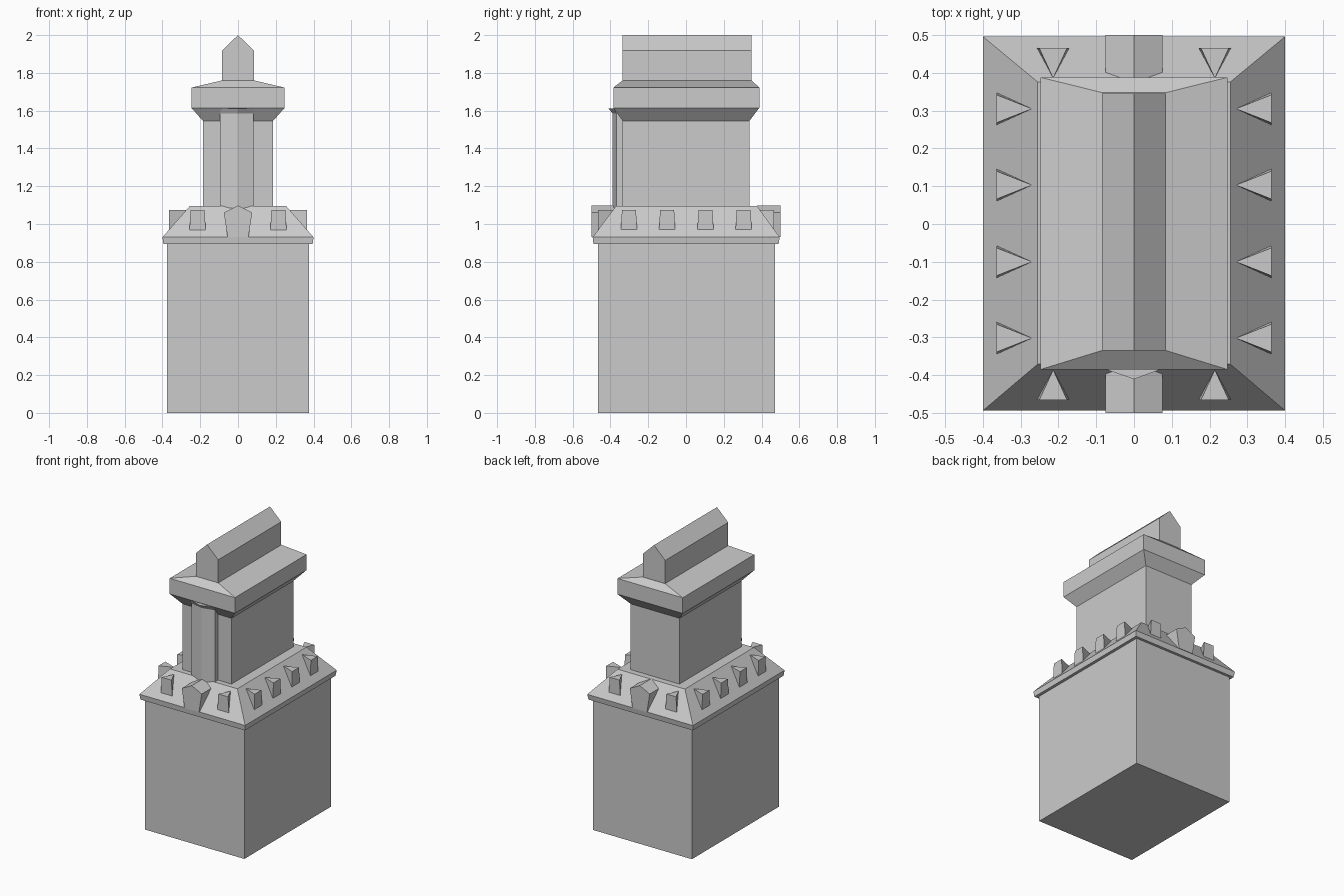
import bpy
import bmesh

if "Cube" in bpy.data.objects:
    bpy.data.objects.remove(bpy.data.objects["Cube"])


def make(name, verts, faces):
    """Create a flat-shaded mesh object with outward normals."""
    me = bpy.data.meshes.new(name)
    me.from_pydata(verts, [], faces)
    bm = bmesh.new()
    bm.from_mesh(me)
    bmesh.ops.recalc_face_normals(bm, faces=bm.faces)
    bm.to_mesh(me)
    bm.free()
    ob = bpy.data.objects.new(name, me)
    bpy.context.collection.objects.link(ob)
    return ob


def loft(name, rings):
    """Skin a stack of equal-length point rings and cap both ends."""
    n = len(rings[0])
    verts = [p for ring in rings for p in ring]
    faces = [tuple(range(n)), tuple(range(len(verts) - n, len(verts)))]
    for r in range(len(rings) - 1):
        for i in range(n):
            j = (i + 1) % n
            faces.append((r * n + i, r * n + j, (r + 1) * n + j, (r + 1) * n + i))
    return make(name, verts, faces)


def rect(x, y0, y1, z):
    return [(-x, y0, z), (x, y0, z), (x, y1, z), (-x, y1, z)]


# Main block
loft("base_block", [rect(0.375, -0.467, 0.472, 0), rect(0.375, -0.467, 0.472, 0.897)])

# Hipped skirt roof with a thin eave
loft("skirt_roof", [rect(0.395, -0.49, 0.49, 0.893),
                    rect(0.40, -0.494, 0.496, 0.93),
                    rect(0.255, -0.371, 0.376, 1.095)])

# Upper tower with flared cornice and sloped shoulders
loft("tower", [rect(0.185, -0.335, 0.335, 1.08),
               rect(0.185, -0.335, 0.335, 1.545),
               rect(0.247, -0.385, 0.388, 1.615),
               rect(0.247, -0.385, 0.388, 1.722),
               rect(0.085, -0.335, 0.348, 1.76)])

# Gabled crest along the top
gable = [(-0.085, 1.755), (0.085, 1.755), (0.085, 1.918), (0, 2.0), (-0.085, 1.918)]
loft("crest", [[(x, y, z) for x, z in gable] for y in (-0.335, 0.346)])

# Shallow bay on the tower front, with a flared lip
bay = [(-0.094, -0.325), (-0.094, -0.368), (-0.005, -0.388), (0.083, -0.368), (0.083, -0.325)]
lip = [(-0.094, -0.325), (-0.094, -0.378), (0, -0.411), (0.083, -0.38), (0.083, -0.325)]
loft("front_bay", [[(x, y, 1.085) for x, y in bay],
                   [(x, y, 1.585) for x, y in bay],
                   [(x, y, 1.612) for x, y in lip]])


def small_dormer(name, pos, outer, tip, along_x, sign):
    """Wedge with a flat top running back into the roof slope."""
    pts = [(-0.043, outer, 0.965), (0.043, outer, 0.965),
           (0.037, outer, 1.075), (-0.037, outer, 1.075), (0, tip, 1.075)]
    if along_x:
        verts = [(sign * d, pos + a, z) for a, d, z in pts]
    else:
        verts = [(pos + a, sign * d, z) for a, d, z in pts]
    make(name, verts, [(0, 1, 2, 3), (3, 2, 4), (1, 2, 4), (0, 3, 4), (0, 1, 4)])


# Small dormers on all four slopes, one gabled dormer on each end
front = [(-0.055, 0.93), (0.055, 0.93), (0.075, 1.06), (0, 1.098), (-0.075, 1.06)]
for s in (-1, 1):
    for y in (-0.302, -0.1, 0.103, 0.305):
        small_dormer("side_dormer", y, 0.364, 0.27, True, s)
    for x in (-0.214, 0.214):
        small_dormer("end_dormer", x, 0.466, 0.386, False, s)
    loft("gabled_dormer", [[(x, s * d, z) for x, z in front] for d in (0.5, 0.375)])
